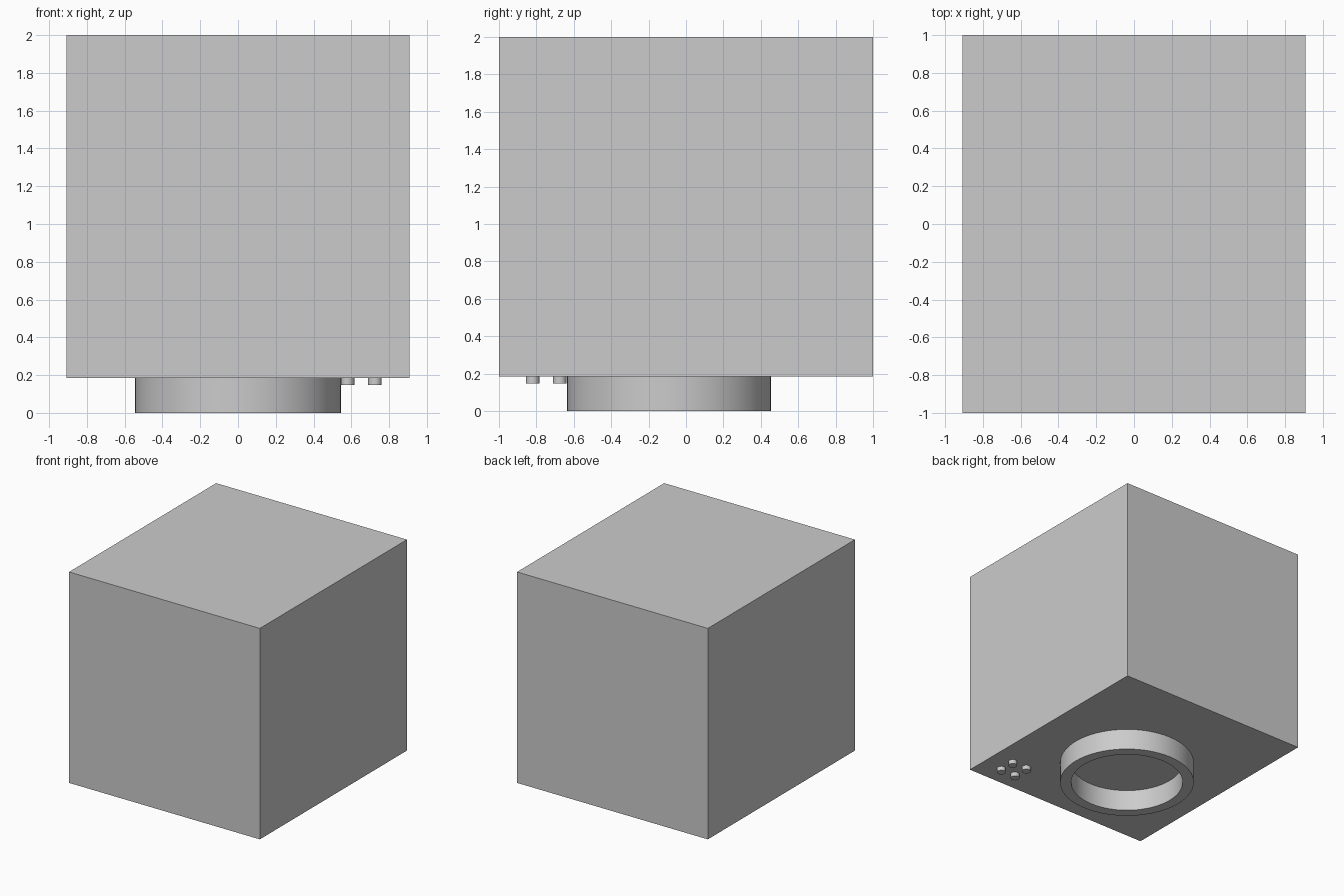
import bpy
import bmesh

cube = bpy.data.objects.get("Cube")
if cube:
    bpy.data.objects.remove(cube, do_unlink=True)

grey = bpy.data.materials.new("plain grey")
grey.use_nodes = True
colour = (0.6, 0.6, 0.6, 1)
grey.diffuse_color = colour
grey.node_tree.nodes["Principled BSDF"].inputs["Base Color"].default_value = colour

BASE = 0.185  # underside of the body


def finish(obj, name, smooth=True):
    obj.name = name
    obj.data.materials.append(grey)
    if smooth:
        bpy.ops.object.select_all(action="DESELECT")
        obj.select_set(True)
        bpy.context.view_layer.objects.active = obj
        bpy.ops.object.shade_smooth_by_angle()


def lathe(name, profile, centre, steps):
    """Spin a closed (radius, height) profile around a vertical axis."""
    bm = bmesh.new()
    verts = [bm.verts.new((r, 0, z)) for r, z in profile]
    edges = [bm.edges.new((a, b)) for a, b in zip(verts, verts[1:] + verts[:1])]
    bmesh.ops.spin(bm, geom=verts + edges, cent=(0, 0, 0), axis=(0, 0, 1),
                   angle=6.283185307, steps=steps, use_duplicate=False)
    bmesh.ops.remove_doubles(bm, verts=bm.verts, dist=0.0001)
    bmesh.ops.recalc_face_normals(bm, faces=bm.faces)
    mesh = bpy.data.meshes.new(name)
    bm.to_mesh(mesh)
    bm.free()
    obj = bpy.data.objects.new(name, mesh)
    obj.location = (*centre, 0)
    bpy.context.collection.objects.link(obj)
    finish(obj, name)


# Box body
bpy.ops.mesh.primitive_cube_add(size=1, location=(0, 0, (2 + BASE) / 2))
body = bpy.context.object
body.scale = (1.816, 2, 2 - BASE)
finish(body, "body", smooth=False)

# Open collar under the body
lathe("collar", [(0.455, 0), (0.545, 0), (0.545, BASE), (0.455, BASE)], (0, -0.09), 64)

# Square group of four short pins at the front left corner
for x in (0.58, 0.725):
    for y in (-0.82, -0.675):
        bpy.ops.mesh.primitive_cylinder_add(vertices=32, radius=0.036, depth=BASE - 0.148,
                                            location=(x, y, (BASE + 0.148) / 2))
        finish(bpy.context.object, "pin")
